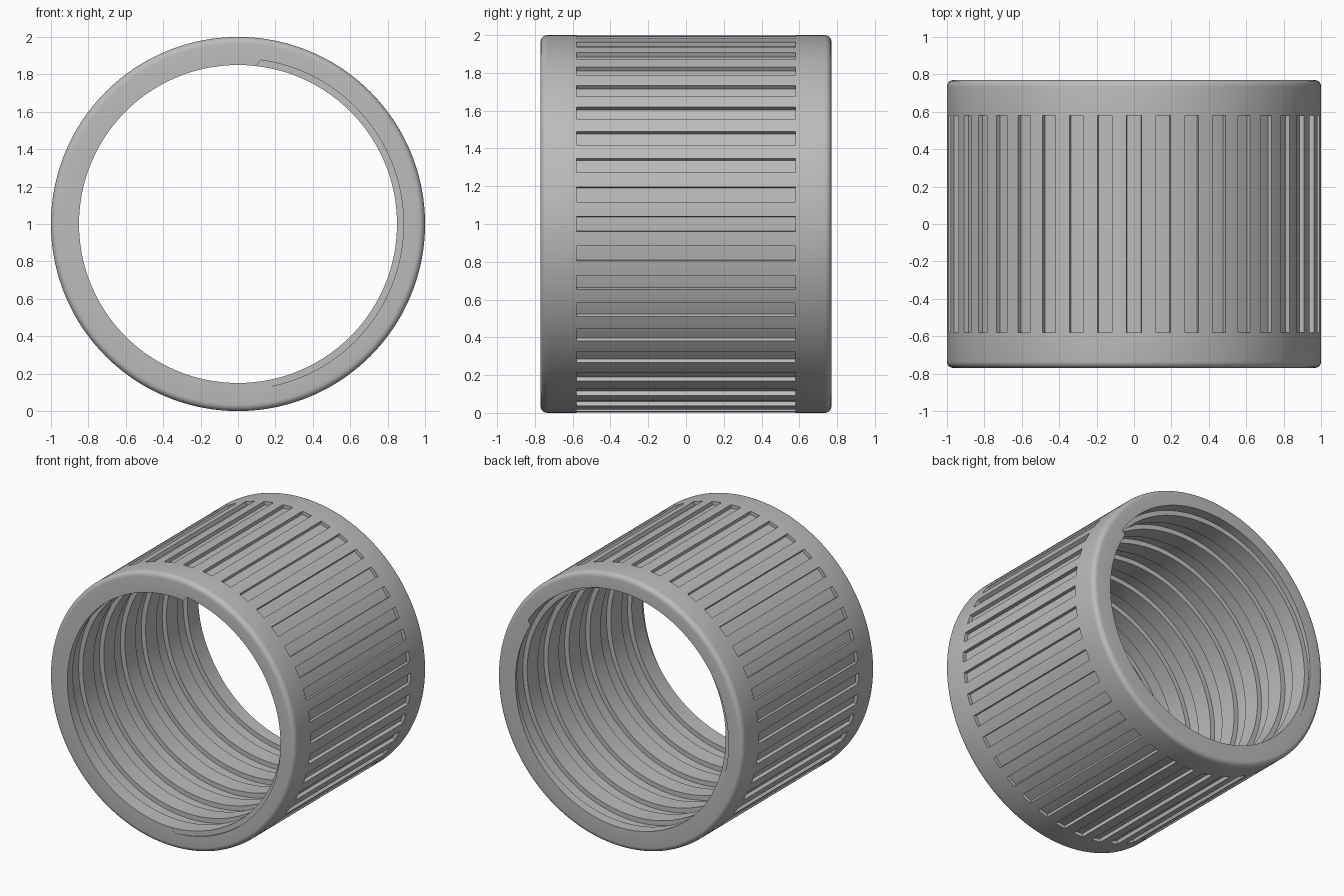
import bpy, bmesh, math

if "Cube" in bpy.data.objects:
    bpy.data.objects.remove(bpy.data.objects["Cube"], do_unlink=True)

HALF = 0.77            # half length along y
R_CREST, R_ROOT = 0.85, 0.885
PITCH = 2 * HALF / 6.34
GROOVE = 0.48 * PITCH
BEVEL = 0.035
SLOTS, STEPS = 40, 8   # grip slots, columns per slot spacing
SLOT_END, SLOT_DEPTH = 0.58, 0.025


def outer_profile(in_slot):
    """Outside of the sleeve from front to back, as (radius, y)."""
    arc = []
    for i in range(6):
        a = math.pi / 2 * i / 5
        arc.append((1 - BEVEL + BEVEL * math.sin(a), HALF - BEVEL + BEVEL * math.cos(a)))
    floor = 1 - SLOT_DEPTH if in_slot else 1
    front = [(r, -y) for r, y in arc]
    slot = [(1, -SLOT_END), (floor, -SLOT_END), (floor, SLOT_END), (1, SLOT_END)]
    return front + slot + arc[::-1]


def thread_profile(angle):
    """Helical thread inside, from back to front, clipped to the end faces."""
    points = []
    for k in range(-2, 9):
        lead = -HALF + PITCH * ((angle + math.pi / 2) / math.tau + k)
        trail = lead - GROOVE
        points += [(R_CREST, trail), (R_ROOT, trail), (R_ROOT, lead), (R_CREST, lead)]
    inside = [i for i, (r, y) in enumerate(points) if -HALF < y < HALF]
    first, last = inside[0], inside[-1]
    clipped = []
    for i, (r, y) in enumerate(points):
        if i < first:
            r, y = points[first][0], -HALF
        elif i > last:
            r, y = points[last][0], HALF
        clipped.append((r, y))
    return clipped[::-1]


# Columns around the axis; doubled at slot sides so the walls stand straight
columns = []
for s in range(SLOTS):
    for i in range(STEPS + 1):
        angle = (s + (i - STEPS / 4) / STEPS) * math.tau / SLOTS
        if i <= STEPS // 2:
            columns.append((angle, True))
        if i >= STEPS // 2:
            columns.append((angle, False))
columns.append((columns[0][0] + math.tau, True))

# Threaded sleeve
bm = bmesh.new()
rings = []
for angle, in_slot in columns:
    profile = outer_profile(in_slot) + thread_profile(angle)
    rings.append([bm.verts.new((r * math.cos(angle), y, 1 + r * math.sin(angle)))
                  for r, y in profile])
for a, b in zip(rings, rings[1:]):
    for i in range(len(a)):
        j = (i + 1) % len(a)
        bm.faces.new((a[i], a[j], b[j], b[i]))
bmesh.ops.remove_doubles(bm, verts=bm.verts[:], dist=0.0001)
bmesh.ops.dissolve_degenerate(bm, edges=bm.edges[:], dist=0.0001)
bmesh.ops.recalc_face_normals(bm, faces=bm.faces[:])
mesh = bpy.data.meshes.new("threaded_sleeve")
bm.to_mesh(mesh)
bm.free()
sleeve = bpy.data.objects.new("threaded_sleeve", mesh)
bpy.context.collection.objects.link(sleeve)

# Plain grey
grey = bpy.data.materials.new("grey")
grey.use_nodes = True
colour = (0.5, 0.5, 0.5, 1)
grey.diffuse_color = colour
grey.node_tree.nodes["Principled BSDF"].inputs["Base Color"].default_value = colour
mesh.materials.append(grey)

bpy.ops.object.select_all(action="DESELECT")
sleeve.select_set(True)
bpy.context.view_layer.objects.active = sleeve
bpy.ops.object.shade_smooth_by_angle(angle=math.radians(30))
